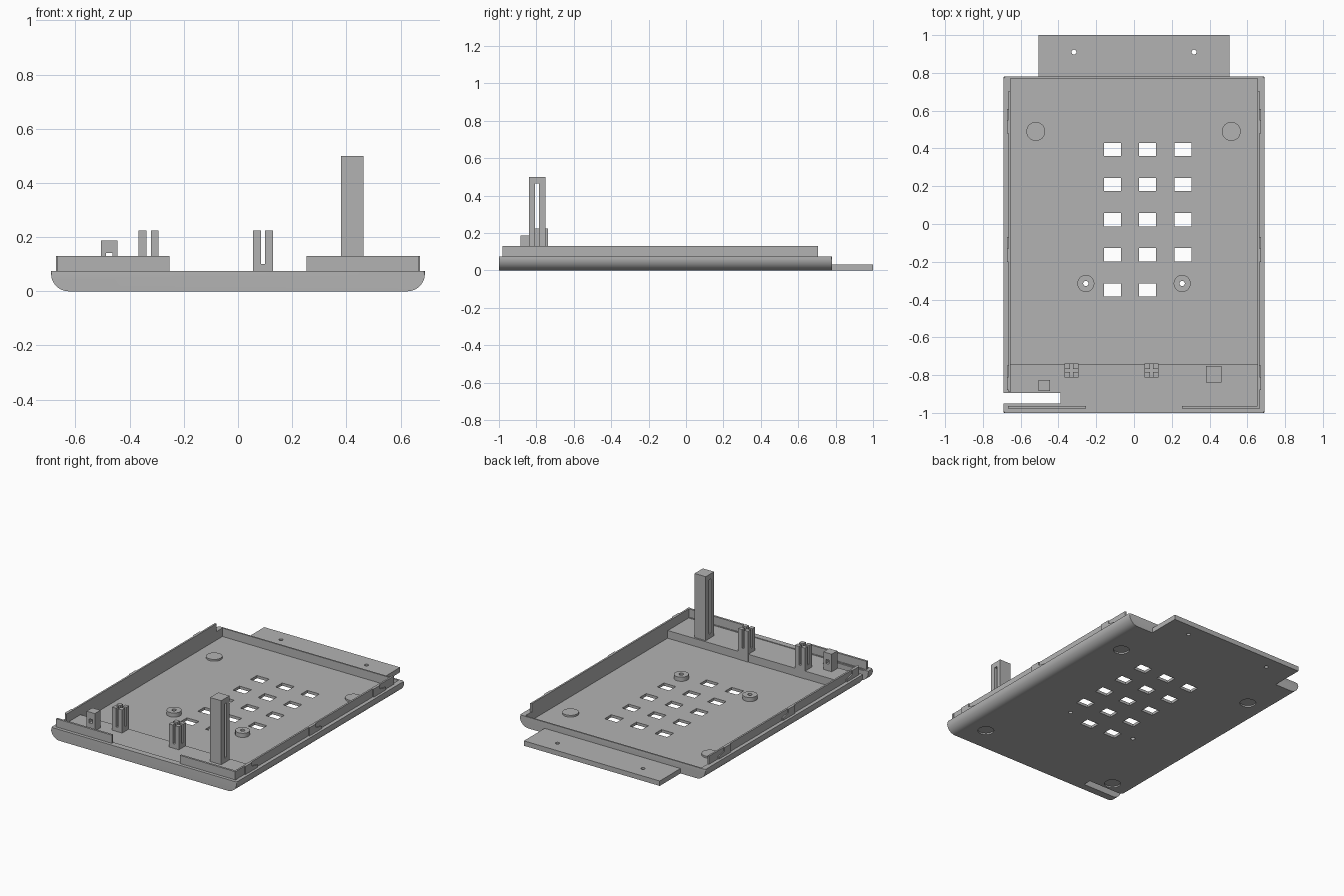
import bpy, bmesh, math
from mathutils import Vector, Matrix

cube = bpy.data.objects.get("Cube")
if cube:
    bpy.data.objects.remove(cube)

grey = bpy.data.materials.new("plain grey")
grey.use_nodes = True
grey.diffuse_color = (0.45, 0.45, 0.45, 1)
grey.node_tree.nodes["Principled BSDF"].inputs["Base Color"].default_value = (0.45, 0.45, 0.45, 1)


def box(bm, x, y, z):
    size = (x[1] - x[0], y[1] - y[0], z[1] - z[0])
    mid = Vector((sum(x) / 2, sum(y) / 2, sum(z) / 2))
    bmesh.ops.create_cube(bm, size=1, matrix=Matrix.Translation(mid) @ Matrix.Diagonal((*size, 1)))


def cylinder(bm, x, y, z, r, sides=32):
    mid = Vector((x, y, sum(z) / 2))
    bmesh.ops.create_cone(bm, cap_ends=True, segments=sides, radius1=r, radius2=r,
                          depth=z[1] - z[0], matrix=Matrix.Translation(mid))


def prism(bm, points, direction):
    face = bm.faces.new([bm.verts.new(p) for p in points])
    new = bmesh.ops.extrude_face_region(bm, geom=[face])["geom"]
    bmesh.ops.translate(bm, verts=[v for v in new if isinstance(v, bmesh.types.BMVert)], vec=direction)
    bmesh.ops.recalc_face_normals(bm, faces=bm.faces)


def make(name, bm):
    mesh = bpy.data.meshes.new(name)
    bm.to_mesh(mesh)
    bm.free()
    mesh.materials.append(grey)
    obj = bpy.data.objects.new(name, mesh)
    bpy.context.collection.objects.link(obj)
    return obj


def cut(obj, bm):
    cutter = make("cutter", bm)
    mod = obj.modifiers.new("cut", "BOOLEAN")
    mod.operation, mod.solver, mod.object = "DIFFERENCE", "EXACT", cutter
    bpy.context.view_layer.objects.active = obj
    bpy.ops.object.modifier_apply(modifier=mod.name)
    bpy.data.objects.remove(cutter)


def smooth(obj):
    bpy.ops.object.select_all(action="DESELECT")
    obj.select_set(True)
    bpy.context.view_layer.objects.active = obj
    bpy.ops.object.shade_smooth_by_angle(angle=math.radians(30))


FLOOR, SHELF, RIM, LIP = 0.018, 0.07, 0.075, 0.13
FRONT, BACK, HALF = -1.0, 0.78, 0.69
SCREWS = [(-0.255, -0.315), (0.255, -0.315)]

# Tray: rounded lower side edges, softened upright corners
bm = bmesh.new()
R = 0.065
arc = [(HALF - R + R * math.sin(a), R - R * math.cos(a))
       for a in [i * math.pi / 20 for i in range(11)]]
half = arc + [(HALF, RIM)]
outline = half + [(-x, z) for x, z in reversed(half)]
prism(bm, [(x, FRONT, z) for x, z in outline], (0, BACK - FRONT, 0))
corners = [e for e in bm.edges if abs(e.verts[0].co.x - e.verts[1].co.x) < 1e-5
           and abs(e.verts[0].co.y - e.verts[1].co.y) < 1e-5]
bmesh.ops.bevel(bm, geom=corners, offset=0.012, segments=4, affect="EDGES", profile=0.5)
tray = make("tray", bm)

# Sunken interior, then the shallower front shelf
bm = bmesh.new()
box(bm, (-0.655, 0.655), (-0.74, 0.77), (FLOOR, 0.2))
cut(tray, bm)
bm = bmesh.new()
box(bm, (-0.655, 0.655), (-0.96, -0.73), (SHELF, 0.2))
cut(tray, bm)

# Key windows, screw holes, foot recesses and side slot
bm = bmesh.new()
for row in range(5):
    for col in range(3):
        if row == 4 and col == 2:
            continue
        x, y = -0.115 + 0.187 * col, 0.395 - 0.186 * row
        box(bm, (x - 0.045, x + 0.045), (y - 0.035, y + 0.035), (-0.05, 0.2))
for x, y in SCREWS:
    cylinder(bm, x, y, (-0.05, 0.2), 0.014, 20)
for x in (-0.52, 0.515):
    for y in (-0.83, 0.49):
        cylinder(bm, x, y, (-0.05, 0.01), 0.05)
box(bm, (-0.8, -0.39), (-0.95, -0.895), (-0.05, 0.2))
cut(tray, bm)
smooth(tray)

# Raised pads over the rear feet
for side, x in (("right", -0.52), ("left", 0.515)):
    bm = bmesh.new()
    cylinder(bm, x, 0.49, (0.016, 0.03), 0.05)
    smooth(make(side + "_foot_pad", bm))

# Screw bosses
for side, (x, y) in zip(("right", "left"), SCREWS):
    bm = bmesh.new()
    cylinder(bm, x, y, (FLOOR, 0.046), 0.045)
    boss = make(side + "_screw_boss", bm)
    bm = bmesh.new()
    cylinder(bm, x, y, (-0.05, 0.2), 0.014, 20)
    cut(boss, bm)
    smooth(boss)

# Rear mounting tab
bm = bmesh.new()
box(bm, (-0.505, 0.505), (0.77, 1.0), (0, 0.033))
tab = make("mounting_tab", bm)
bm = bmesh.new()
for x in (-0.318, 0.318):
    cylinder(bm, x, 0.91, (-0.05, 0.2), 0.013, 20)
cut(tab, bm)

# Side lips with snap hooks, and front lips
for side, s, start in (("right", -1, -0.89), ("left", 1, -0.98)):
    bm = bmesh.new()
    box(bm, sorted((s * 0.653, s * 0.665)), (start, 0.705), (SHELF, LIP))
    make(side + "_lip", bm)
    bm = bmesh.new()
    for y in (-0.88, -0.2, 0.48):
        hook = [(y, RIM), (y, LIP), (y + 0.07, LIP), (y + 0.07, 0.105),
                (y + 0.13, 0.092), (y + 0.13, RIM)]
        prism(bm, [(s * 0.664, a, b) for a, b in hook], (s * 0.008, 0, 0))
    make(side + "_snap_hooks", bm)
    bm = bmesh.new()
    box(bm, sorted((s * 0.253, s * 0.667)), (-0.978, -0.964), (SHELF, LIP))
    make(side + "_front_lip", bm)

# Tall slotted pillar
bm = bmesh.new()
box(bm, (0.38, 0.463), (-0.84, -0.752), (SHELF, 0.5))
pillar = make("tall_pillar", bm)
bm = bmesh.new()
box(bm, (0.3, 0.5), (-0.807, -0.785), (0.1, 0.465))
cut(pillar, bm)

# Four-pronged holders
for name, x in (("right_holder", -0.33), ("left_holder", 0.092)):
    bm = bmesh.new()
    box(bm, (x - 0.037, x + 0.037), (-0.812, -0.738), (FLOOR, 0.1))
    for sx in (-1, 1):
        for sy in (-1, 1):
            box(bm, sorted((x + sx * 0.008, x + sx * 0.037)),
                sorted((-0.775 + sy * 0.008, -0.775 + sy * 0.037)), (0.1, 0.225))
    make(name, bm)

# Short post with a small cross hole
bm = bmesh.new()
box(bm, (-0.506, -0.445), (-0.885, -0.825), (SHELF, 0.188))
post = make("short_post", bm)
bm = bmesh.new()
box(bm, (-0.487, -0.464), (-0.95, -0.75), (0.115, 0.142))
cut(post, bm)
